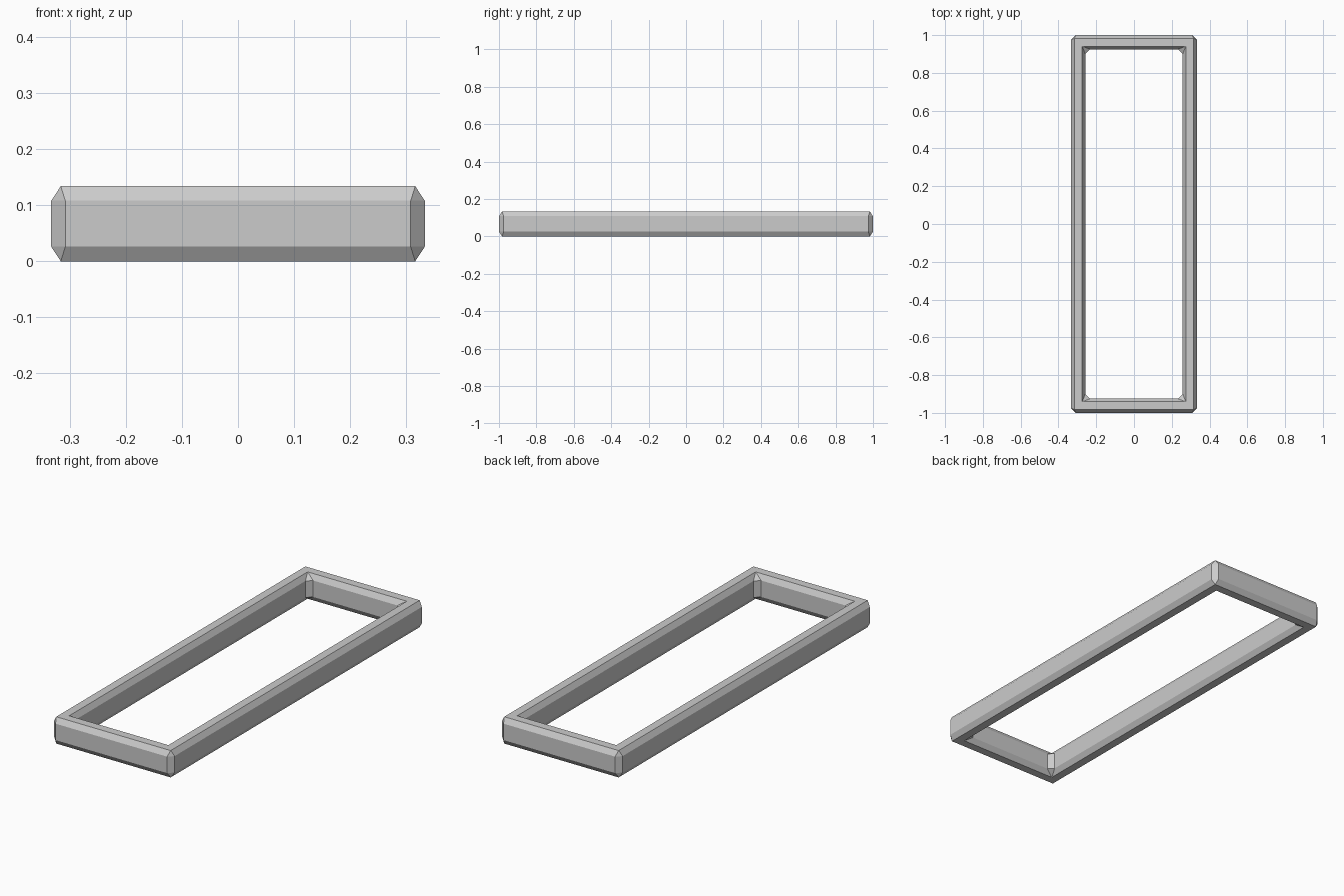
import bpy, bmesh

if "Cube" in bpy.data.objects:
    bpy.data.objects.remove(bpy.data.objects["Cube"])

HX, HY, H = 0.333, 1.0, 0.134   # outer half sizes and height
CUT = 0.025                     # corner and edge chamfer


def corner_ring(bm, inset, cut, z):
    """Rectangle with clipped corners (sharp corners when cut is 0)."""
    x, y = HX - inset, HY - inset
    pts = []
    for sx, sy in ((1, 1), (-1, 1), (-1, -1), (1, -1)):
        pair = [(sx * x, sy * (y - cut)), (sx * (x - cut), sy * y)]
        pts += pair if sx * sy > 0 else pair[::-1]
    return [bm.verts.new((px, py, z)) for px, py in pts]


# Bar cross-section: inset from outside, corner chamfer, height
section = [
    (0.0, CUT, 0.026), (0.0, CUT, H - 0.026),
    (0.017, 0.0, H), (0.059, 0.0, H),
    (0.075, CUT, H - 0.026), (0.075, CUT, 0.026),
    (0.059, 0.0, 0.0), (0.017, 0.0, 0.0),
]

# Rectangular frame swept through the section
bm = bmesh.new()
rings = [corner_ring(bm, *s) for s in section]
for a, b in zip(rings, rings[1:] + rings[:1]):
    for i in range(8):
        j = (i + 1) % 8
        bm.faces.new((a[i], a[j], b[j], b[i]))
bmesh.ops.remove_doubles(bm, verts=bm.verts[:], dist=0.0005)
bmesh.ops.recalc_face_normals(bm, faces=bm.faces[:])

mesh = bpy.data.meshes.new("rectangular_frame")
bm.to_mesh(mesh)
bm.free()
frame = bpy.data.objects.new("rectangular_frame", mesh)
bpy.context.collection.objects.link(frame)
